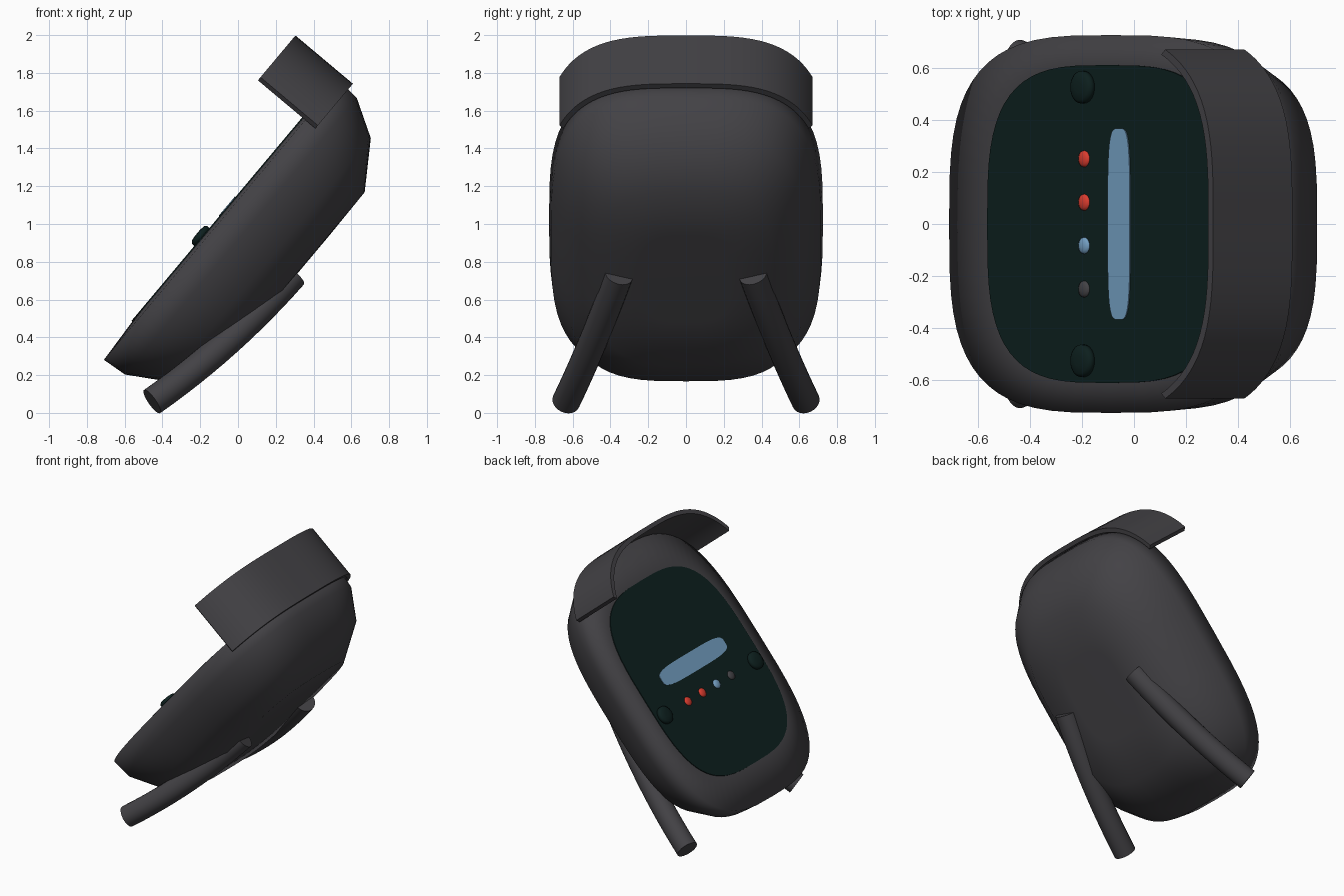
import bpy, bmesh, math
from mathutils import Matrix, Vector

cube = bpy.data.objects.get("Cube")
if cube:
    bpy.data.objects.remove(cube, do_unlink=True)

# Tilted frame: local x runs up the face, local z points out of the face
TILT = Matrix.Translation((0, 0, 1.15)) @ Matrix.Rotation(math.radians(-50), 4, 'Y')
MID = -0.155   # centre of the face along its length
POWER = 3.3    # squareness of the rounded outline


def material(name, color):
    m = bpy.data.materials.new(name)
    m.use_nodes = True
    m.diffuse_color = (*color, 1)
    bsdf = m.node_tree.nodes["Principled BSDF"]
    bsdf.inputs["Base Color"].default_value = (*color, 1)
    bsdf.inputs["Roughness"].default_value = 0.6
    return m


grey = material("charcoal", (0.056, 0.054, 0.060))
dark = material("dark_teal", (0.004, 0.014, 0.013))
blue = material("light_blue", (0.17, 0.34, 0.53))
red = material("red", (0.70, 0.045, 0.028))


def finish(name, bm, mat, angle=180):
    bmesh.ops.recalc_face_normals(bm, faces=bm.faces)
    mesh = bpy.data.meshes.new(name)
    bm.to_mesh(mesh)
    bm.free()
    ob = bpy.data.objects.new(name, mesh)
    bpy.context.collection.objects.link(ob)
    ob.matrix_world = TILT
    mesh.materials.append(mat)
    smooth(ob, angle)
    return ob


def smooth(ob, angle):
    bpy.ops.object.select_all(action='DESELECT')
    ob.select_set(True)
    bpy.context.view_layer.objects.active = ob
    if angle >= 180:
        bpy.ops.object.shade_smooth()
    else:
        bpy.ops.object.shade_smooth_by_angle(angle=math.radians(angle))


def loft(name, rings, mat, center=(MID, 0), power=POWER, count=64, angle=180):
    """Stack rounded outlines given as (half length, half width, height)."""
    bm = bmesh.new()
    loops = []
    for a, b, h in rings:
        loop = []
        for i in range(count):
            t = math.tau * i / count
            c, s = math.cos(t), math.sin(t)
            x = math.copysign(abs(c) ** (2 / power), c) * a
            y = math.copysign(abs(s) ** (2 / power), s) * b
            loop.append(bm.verts.new((center[0] + x, center[1] + y, h)))
        loops.append(loop)
    for low, high in zip(loops, loops[1:]):
        for i in range(count):
            j = (i + 1) % count
            bm.faces.new((low[i], low[j], high[j], high[i]))
    bm.faces.new(loops[0])
    bm.faces.new(loops[-1])
    return finish(name, bm, mat, angle)


# Body shell, from the back panel to the front rim
loft("body", [(0.3, 0.24, -0.506), (0.60, 0.46, -0.502), (0.84, 0.635, -0.343),
              (0.955, 0.715, -0.15), (0.967, 0.725, -0.015), (0.72, 0.615, 0)], grey)

# Face panel and display bar
loft("face_panel", [(0.715, 0.61, -0.01), (0.715, 0.61, 0.006)], dark, angle=30)
loft("display_bar", [(0.066, 0.367, 0), (0.066, 0.367, 0.010)], blue,
     center=(-0.08, 0), power=4, angle=30)

# Indicator lamps and the two knobs
for i, (y, mat) in enumerate(((0.25, red), (0.083, red), (-0.083, blue), (-0.25, grey))):
    loft(f"lamp_{i + 1}", [(0.033, 0.033, 0), (0.031, 0.031, 0.010),
                           (0.022, 0.022, 0.016), (0.008, 0.008, 0.019)],
         mat, center=(-0.29, y), power=2, count=24)
for side, y in (("left", -0.525), ("right", 0.525)):
    loft(f"knob_{side}", [(0.062, 0.062, 0), (0.062, 0.062, 0.024),
                          (0.05, 0.05, 0.034), (0.02, 0.02, 0.038)],
         dark, center=(-0.29, y), power=2, count=32)


# Hood: curved strip over the upper end of the face
def hood(steps=40, half=0.67, length=1.0, width=0.755, inner=0.97):
    bm = bmesh.new()
    sections = []
    for i in range(steps + 1):
        y = half * math.sin(math.pi * (i / steps - 0.5))
        x = length * (1 - abs(y / width) ** POWER) ** (1 / POWER)
        corners = ((1, -0.085), (1, 0.312), (inner, 0.312), (inner, -0.085))
        sections.append([bm.verts.new((MID + x * k, y * k, h)) for k, h in corners])
    for p, q in zip(sections, sections[1:]):
        for k in range(4):
            n = (k + 1) % 4
            bm.faces.new((p[k], p[n], q[n], q[k]))
    bm.faces.new(sections[0])
    bm.faces.new(sections[-1])
    finish("hood", bm, grey, 40)


hood()


# Legs: slightly bowed rods running from the back down to the ground
def leg(name, side, radius=0.075, steps=12, count=24):
    foot, top = Vector((-0.455, 0.635, 0.06)), Vector((0.293, 0.355, 0.73))
    bend = (foot + top) / 2 + Vector((0.04, 0, -0.045))
    bm = bmesh.new()
    loops = []
    for i in range(steps + 1):
        t = i / steps
        point = foot * (1 - t) ** 2 + bend * 2 * t * (1 - t) + top * t ** 2
        axis = (bend - foot).lerp(top - bend, t)
        turn = axis.to_track_quat('Z', 'Y')
        loop = []
        for k in range(count):
            a = math.tau * k / count
            v = point + turn @ Vector((math.cos(a), math.sin(a), 0)) * radius
            loop.append(bm.verts.new((v.x, v.y * side, v.z)))
        loops.append(loop)
    for p, q in zip(loops, loops[1:]):
        for k in range(count):
            n = (k + 1) % count
            bm.faces.new((p[k], p[n], q[n], q[k]))
    bm.faces.new(loops[0])
    bm.faces.new(loops[-1])
    ob = finish(name, bm, grey, 40)
    ob.matrix_world = Matrix.Identity(4)


leg("leg_left", -1)
leg("leg_right", 1)
